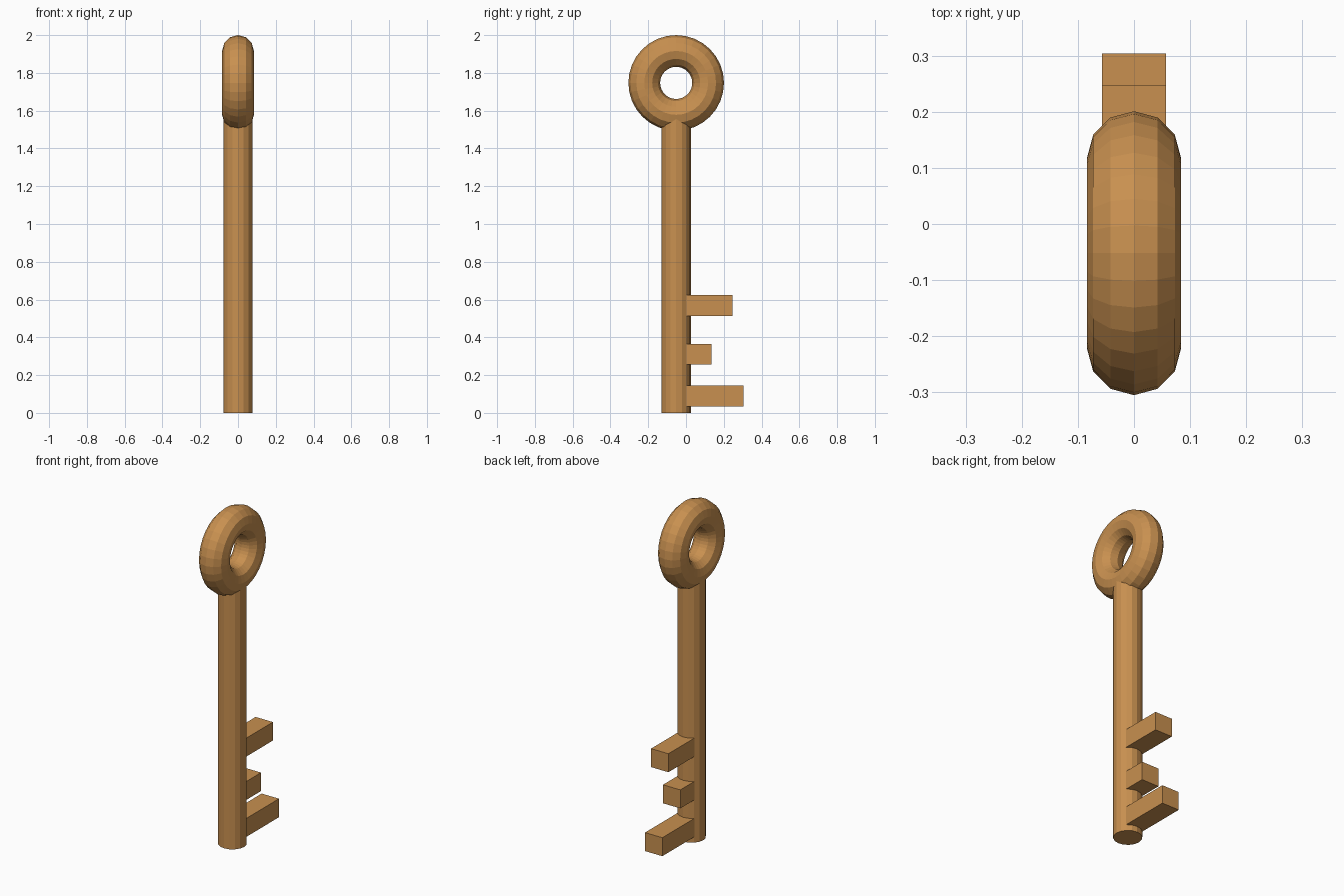
import bpy
import math

cube = bpy.data.objects.get("Cube")
if cube:
    bpy.data.objects.remove(cube, do_unlink=True)

AXIS_Y = -0.052  # shared centre line of shaft and ring

bronze = bpy.data.materials.new("bronze")
bronze.use_nodes = True
colour = (0.58, 0.28, 0.08, 1)
bronze.diffuse_color = colour
bronze.node_tree.nodes["Principled BSDF"].inputs["Base Color"].default_value = colour


def finish(name):
    obj = bpy.context.object
    obj.name = name
    obj.data.materials.append(bronze)
    return obj


def tooth(name, tip_y, bottom, top):
    """Square bar running from the shaft's centre line out to its tip."""
    bpy.ops.mesh.primitive_cube_add(
        size=1, location=(0, (AXIS_Y + tip_y) / 2, (bottom + top) / 2))
    bpy.context.object.scale = (0.114, tip_y - AXIS_Y, top - bottom)
    bpy.ops.object.transform_apply(location=False, rotation=False, scale=True)
    finish(name)


# Ring handle, standing upright in the YZ plane
bpy.ops.mesh.primitive_torus_add(
    major_segments=32, minor_segments=12, major_radius=0.169, minor_radius=0.084,
    location=(0, AXIS_Y, 1.747), rotation=(0, math.pi / 2, 0))
finish("ring_handle")

# Round shaft, its top buried in the ring
shaft_top = 1.58
bpy.ops.mesh.primitive_cylinder_add(
    vertices=16, radius=0.078, depth=shaft_top, location=(0, AXIS_Y, shaft_top / 2))
finish("shaft")

# Teeth
tooth("lower_tooth", 0.304, 0.035, 0.145)
tooth("middle_tooth", 0.135, 0.255, 0.365)
tooth("upper_tooth", 0.247, 0.513, 0.623)
